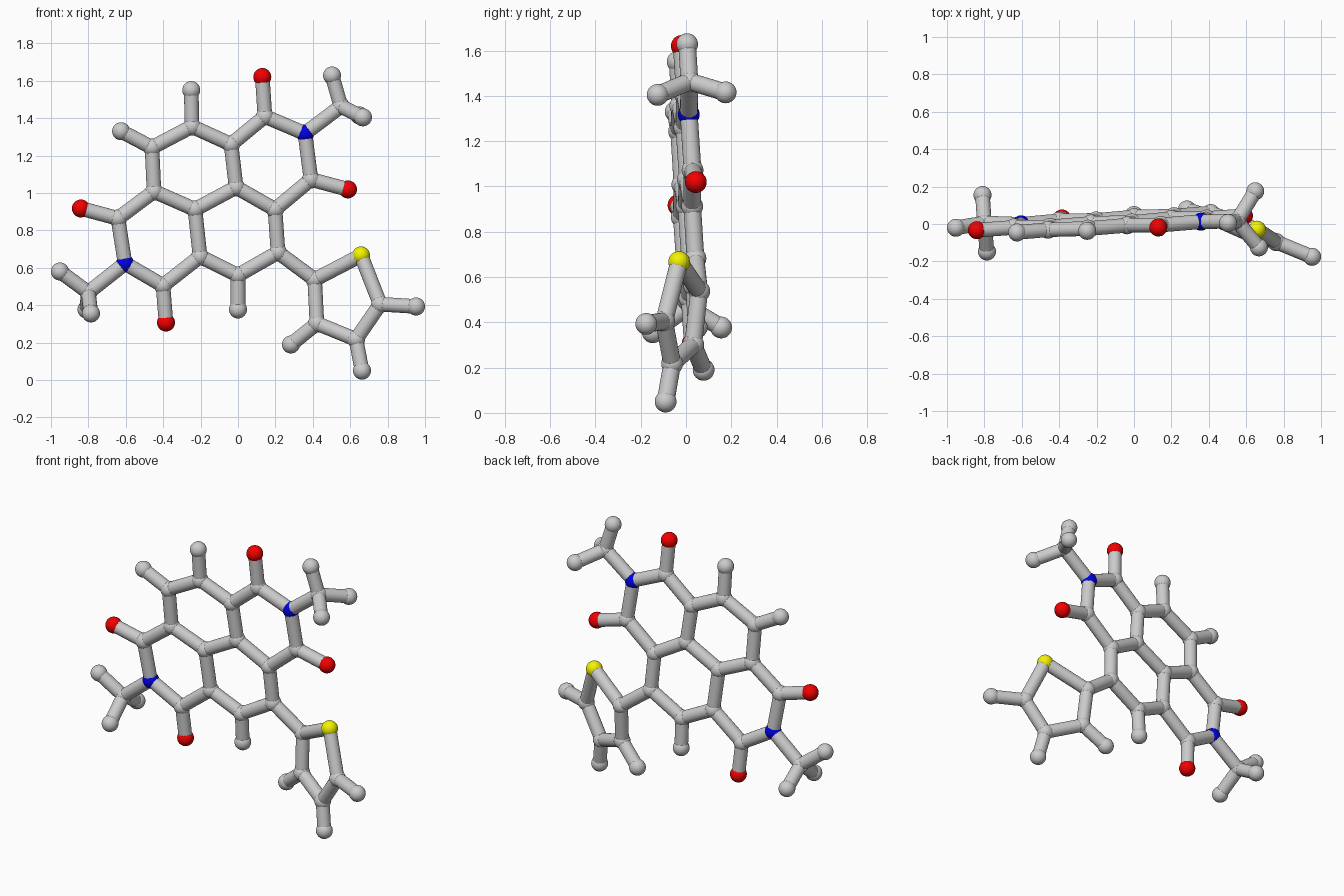
import bpy
import bmesh
from mathutils import Vector, Matrix

if "Cube" in bpy.data.objects:
    bpy.data.objects.remove(bpy.data.objects["Cube"])

BALL, ROD, MAX_BOND = 0.048, 0.039, 0.305


def material(name, rgb):
    m = bpy.data.materials.new(name)
    m.diffuse_color = (*rgb, 1)
    m.use_nodes = True
    m.node_tree.nodes["Principled BSDF"].inputs["Base Color"].default_value = m.diffuse_color
    return m


MATS = {"O": material("red", (0.9, 0.0, 0.0)),
        "N": material("blue", (0.0, 0.0, 0.8)),
        "S": material("yellow", (0.9, 0.9, 0.0))}
NAMES = {"C": "carbon_ball", "H": "hydrogen_ball", "O": "oxygen_ball",
         "N": "nitrogen_ball", "S": "sulfur_ball"}


def add_object(name, bm, mat=None):
    mesh = bpy.data.meshes.new(name)
    bm.to_mesh(mesh)
    bm.free()
    obj = bpy.data.objects.new(name, mesh)
    bpy.context.collection.objects.link(obj)
    mesh.shade_smooth()
    if mat:
        mesh.materials.append(mat)
    return obj


def ball(name, centre, mat):
    bm = bmesh.new()
    bmesh.ops.create_uvsphere(bm, u_segments=32, v_segments=16, radius=BALL,
                              matrix=Matrix.Translation(centre))
    add_object(name, bm, mat)


def rod(name, a, b):
    d = b - a
    turn = d.to_track_quat('Z', 'Y').to_matrix().to_4x4()
    bm = bmesh.new()
    bmesh.ops.create_cone(bm, cap_ends=False, segments=24, radius1=ROD, radius2=ROD,
                          depth=d.length, matrix=Matrix.Translation((a + b) / 2) @ turn)
    add_object(name, bm)


# Flat fused-ring core: (x, z) per atom, lying on one slightly tilted plane
core = {
    "C": [(.144, 1.409), (-.037, 1.26), (-.246, 1.355), (-.46, 1.243), (-.449, 1.008),
          (-.23, .912), (-.01, 1.03), (.198, .912), (.39, 1.072), (.214, .682),
          (0, .56), (-.203, .66), (-.401, .505), (-.642, .864)],
    "N": [(.358, 1.318), (-.604, .623)],
    "O": [(.13, 1.62), (-.84, .917), (.588, 1.019), (-.385, .307)],
    "H": [(-.25, 1.55), (-.625, 1.33), (0, .377)],
}
# Five-sided side ring on its own plane
side_ring = {
    "C": [(.41, .537), (.422, .302), (.631, .217), (.76, .405)],
    "S": [(.658, .666)],
    "H": [(.283, .19), (.663, .05), (.952, .393)],
}
# End groups with three prongs
end_groups = {
    "C": [(.55, .015, 1.463), (-.80, .005, .468)],
    "H": [(.503, .005, 1.628), (.648, .175, 1.415), (.668, -.125, 1.404),
          (-.952, -.02, .58), (-.81, .155, .377), (-.786, -.147, .356)],
}

atoms = []
for group, (p, q, r) in ((core, (.07, .058, -.0594)), (side_ring, (.175, -.4066, .0933))):
    for kind, points in group.items():
        atoms += [(kind, Vector((x, p + q * x + r * z, z))) for x, z in points]
for kind, points in end_groups.items():
    atoms += [(kind, Vector(pt)) for pt in points]

# Balls, then rods between every close pair
for kind, pos in atoms:
    ball(NAMES[kind], pos, MATS.get(kind))
for i, (kind_a, a) in enumerate(atoms):
    for kind_b, b in atoms[i + 1:]:
        if (a - b).length < MAX_BOND and not (kind_a == kind_b == "H"):
            rod("bond_rod", a, b)
